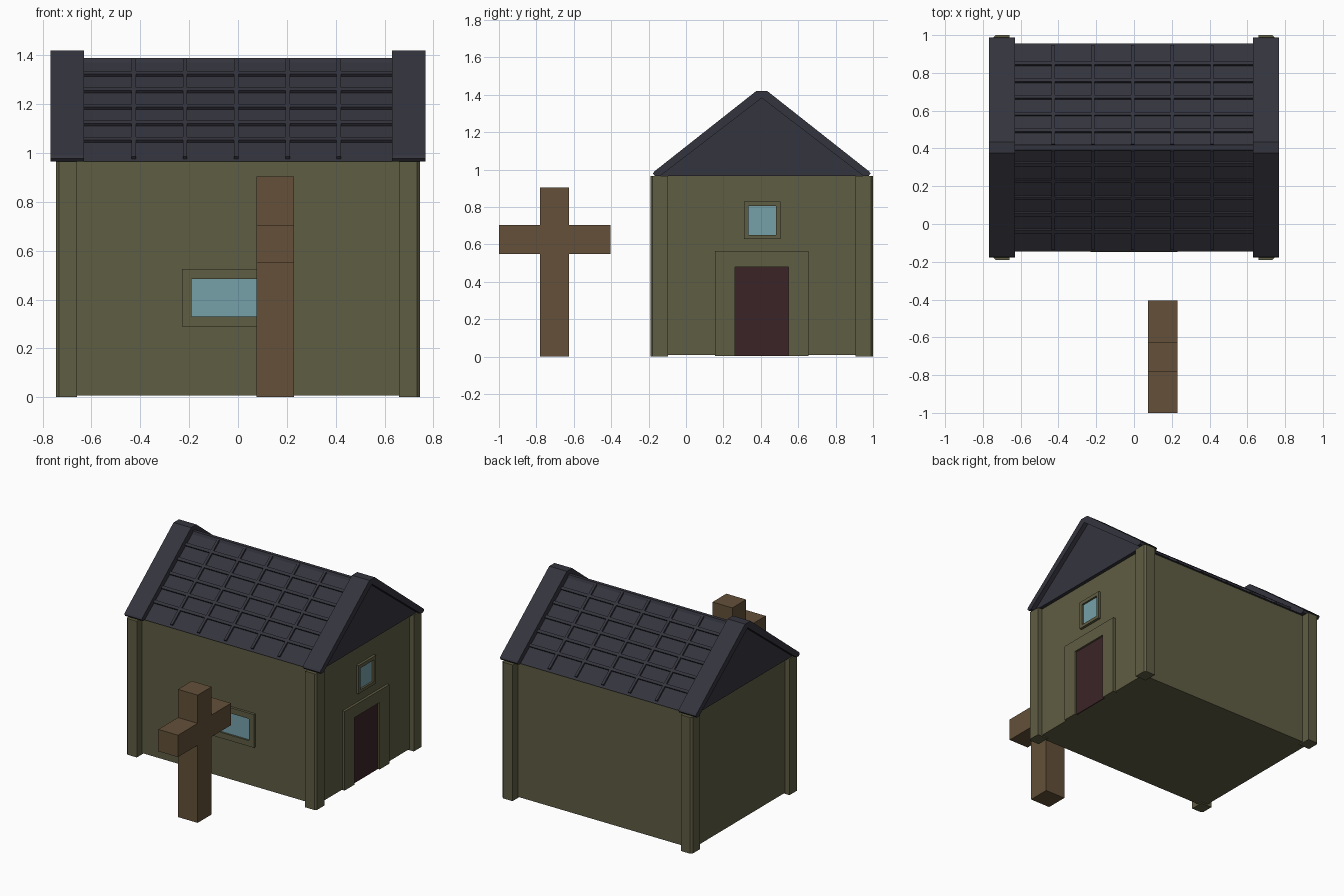
import bpy, bmesh
from mathutils import Vector

cube = bpy.data.objects.get("Cube")
if cube:
    bpy.data.objects.remove(cube, do_unlink=True)


def material(name, *srgb):
    """Flat material from 0-255 display values."""
    rgba = [((c / 255 + 0.055) / 1.055) ** 2.4 for c in srgb] + [1]
    m = bpy.data.materials.new(name)
    m.use_nodes = True
    m.diffuse_color = rgba
    bsdf = m.node_tree.nodes["Principled BSDF"]
    bsdf.inputs["Base Color"].default_value = rgba
    bsdf.inputs["Roughness"].default_value = 0.9
    return m


STONE = material("olive_stone", 95, 93, 67)
SLATE = material("dark_slate", 52, 52, 62)
GLASS = material("pale_blue_glass", 118, 161, 170)
DOOR = material("dark_red_wood", 58, 36, 39)
WOOD = material("brown_wood", 99, 80, 57)


def finish(name, bm, mat):
    bmesh.ops.recalc_face_normals(bm, faces=bm.faces)
    mesh = bpy.data.meshes.new(name)
    bm.to_mesh(mesh)
    bm.free()
    mesh.materials.append(mat)
    obj = bpy.data.objects.new(name, mesh)
    bpy.context.collection.objects.link(obj)
    return obj


def add_box(bm, lo, hi):
    lo, hi = Vector(lo), Vector(hi)
    verts = bmesh.ops.create_cube(bm, size=1)["verts"]
    for v in verts:
        v.co = (lo + hi) / 2 + v.co * (hi - lo)
    return verts


def boxes(name, mat, *spans):
    bm = bmesh.new()
    for lo, hi in spans:
        add_box(bm, lo, hi)
    return finish(name, bm, mat)


def extrude_x(name, mat, outline, x0, x1):
    """Extrude a (y, z) outline along x."""
    bm = bmesh.new()
    face = bm.faces.new([bm.verts.new((x0, y, z)) for y, z in outline])
    out = bmesh.ops.extrude_face_region(bm, geom=[face])["geom"]
    for v in out:
        if isinstance(v, bmesh.types.BMVert):
            v.co.x = x1
    return finish(name, bm, mat)


def frame_spans(a0, a1, z0, z1, side, top, bottom):
    """Rectangles (a0, a1, z0, z1) surrounding an opening."""
    rects = [(a0, a0 + side, z0, z1), (a1 - side, a1, z0, z1),
             (a0 + side, a1 - side, z1 - top, z1)]
    if bottom:
        rects.append((a0 + side, a1 - side, z0, z0 + bottom))
    return rects


MID = 0.405            # y of the ridge
WALL_X, WALL_Y = 0.71, 0.535
EAVE = 0.965

# Walls
boxes("walls", STONE, ((-WALL_X, MID - WALL_Y, 0.008), (WALL_X, MID + WALL_Y, EAVE)))

# Corner posts with a chamfered outer edge
bm = bmesh.new()
for sx in (-1, 1):
    for sy in (-1, 1):
        xs = sorted((sx * 0.66, sx * 0.745))
        ys = sorted((MID + sy * 0.5, MID + sy * 0.595))
        verts = add_box(bm, (xs[0], ys[0], 0), (xs[1], ys[1], EAVE))
        outer = [v for v in verts if abs(v.co.x) > 0.7 and abs(v.co.y - MID) > 0.55]
        edge = bm.edges.get(outer)
        bmesh.ops.bevel(bm, geom=[edge], offset=0.012, segments=1, affect='EDGES')
finish("corner_posts", bm, STONE)

# Front window
front = MID - WALL_Y
boxes("front_window_frame", STONE,
      *[((a, front - 0.018, c), (b, front + 0.01, d))
        for a, b, c, d in frame_spans(-0.23, 0.23, 0.29, 0.525, 0.04, 0.04, 0.04)])
boxes("front_window_glass", GLASS, ((-0.19, front - 0.005, 0.33), (0.19, front + 0.003, 0.485)))

# Gable window and doorway on the +x side
for name, rect in (("gable_window_frame", (0.31, 0.505, 0.63, 0.83, 0.024, 0.025, 0.022)),
                   ("door_frame", (0.155, 0.655, 0.005, 0.565, 0.108, 0.085, 0))):
    boxes(name, STONE, *[((WALL_X - 0.01, a, c), (WALL_X + 0.018, b, d))
                         for a, b, c, d in frame_spans(*rect)])
boxes("gable_window_glass", GLASS, ((WALL_X - 0.003, 0.334, 0.652), (WALL_X + 0.005, 0.481, 0.805)))
boxes("door", DOOR, ((WALL_X - 0.003, 0.263, 0.005), (WALL_X + 0.005, 0.547, 0.48)))

# Roof body, including both gable walls
RIDGE, HALF = 1.385, 0.55
slope = (RIDGE - EAVE) / HALF
extrude_x("roof_body", SLATE,
          [(MID - HALF, EAVE), (MID, RIDGE), (MID + HALF, EAVE)], -0.735, 0.735)

# Raised verge boards at both ends
half_profile = [(0.015, 1.42), (0.03, 1.42), (0.575, 0.99), (0.582, 0.978), (0.57, EAVE), (0.545, EAVE)]
outline = [(MID + d, z) for d, z in half_profile[1:]] + [(MID, 1.383)]
outline += [(MID - d, z) for d, z in reversed(half_profile[1:])]
for side, x0, x1 in (("left", 0.63, 0.768), ("right", -0.768, -0.63)):
    extrude_x(side + "_verge", SLATE, outline, x0, x1)

# Ridge strip between the verges
extrude_x("ridge_strip", SLATE,
          [(MID - 0.02, 1.368), (MID - 0.012, 1.39), (MID + 0.012, 1.39), (MID + 0.02, 1.368)],
          -0.63, 0.63)

# Roof battens: horizontal rows and lines running down the slope
THICK = 0.012


def batten(name, sign, d0, d1, x0, x1):
    normal = Vector((sign * slope, 1)).normalized() * THICK
    low = [Vector((MID + sign * d, RIDGE - slope * d)) for d in (d0, d1)]
    extrude_x(name, SLATE, [low[0], low[1], low[1] + normal, low[0] + normal], x0, x1)


for sign, side in ((-1, "front"), (1, "back")):
    for i in range(5):
        d = 0.085 + i * 0.0885
        batten(side + "_roof_row", sign, d - 0.008, d + 0.008, -0.63, 0.63)
        x = -0.427 + i * 0.21
        batten(side + "_roof_line", sign, 0.01, 0.535, x - 0.009, x + 0.009)

# Free-standing cross
boxes("cross_upright", WOOD, ((0.075, -0.78, 0), (0.23, -0.625, 0.905)))
boxes("cross_arms", WOOD, ((0.075, -1, 0.55), (0.23, -0.78, 0.705)),
      ((0.075, -0.625, 0.55), (0.23, -0.405, 0.705)))
